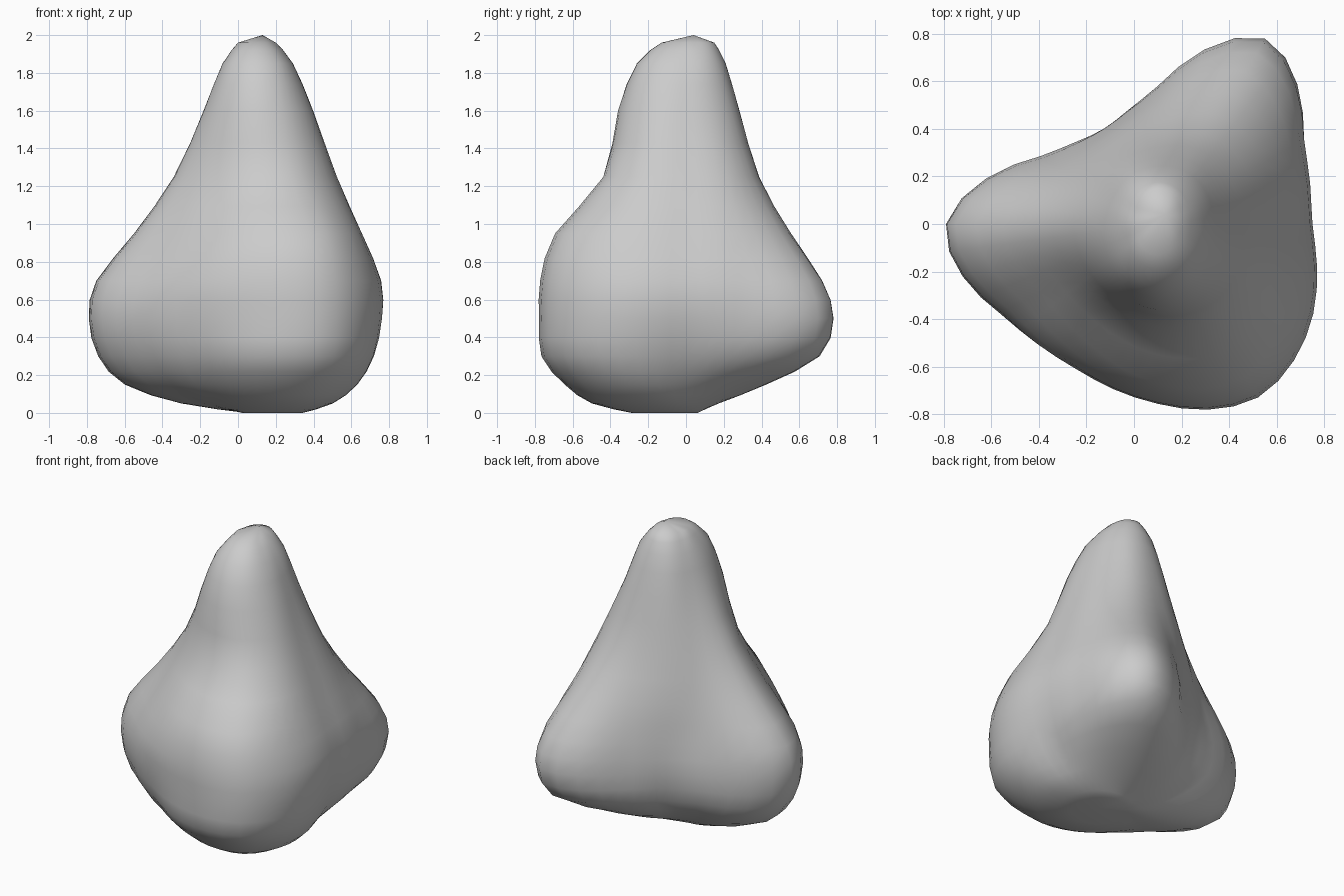
import bpy, bmesh
from math import cos, sin, pi

if "Cube" in bpy.data.objects:
    bpy.data.objects.remove(bpy.data.objects["Cube"])

# Heights of the cross-sections, and radii every 30 degrees (from +x, anticlockwise)
HEIGHTS = [0.0, 0.05, 0.15, 0.3, 0.5, 0.7, 0.95, 1.25, 1.6, 1.85, 1.96]
RADII = [
    [.20, .12, .06, .04, .03, .03, .05, .08, .15, .25, .32, .28],
    [.36, .27, .20, .16, .16, .22, .40, .35, .38, .47, .54, .46],
    [.48, .48, .48, .38, .32, .40, .70, .58, .54, .62, .69, .61],
    [.58, .66, .81, .55, .42, .54, .84, .71, .65, .74, .82, .71],
    [.64, .71, .90, .58, .46, .57, .89, .76, .69, .75, .84, .75],
    [.64, .69, .83, .55, .45, .53, .85, .72, .69, .75, .83, .74],
    [.54, .58, .63, .48, .42, .46, .65, .57, .58, .67, .74, .63],
    [.42, .44, .43, .37, .35, .37, .44, .41, .40, .43, .47, .46],
    [.29, .29, .30, .28, .27, .26, .28, .30, .33, .36, .36, .33],
    [.19, .20, .21, .21, .20, .18, .18, .20, .24, .26, .25, .21],
    [.10, .11, .14, .15, .13, .10, .10, .10, .12, .13, .12, .10],
]
AXIS_X = 0.1


def smooth_mid(a, b, c, d):
    return (9 * (b + c) - a - d) / 16


def refine_ring(r):
    n = len(r)
    out = []
    for i in range(n):
        out += [r[i], smooth_mid(r[i - 1], r[i], r[(i + 1) % n], r[(i + 2) % n])]
    return out


def refine_levels(rows):
    n = len(rows)
    out = []
    for i in range(n - 1):
        quad = (rows[max(i - 1, 0)], rows[i], rows[i + 1], rows[min(i + 2, n - 1)])
        out += [rows[i], [smooth_mid(*v) for v in zip(*quad)]]
    return out + [rows[-1]]


# Rounded boulder with three base lobes and a blunt peak
levels = refine_levels([[z] + refine_ring(refine_ring(r))
                        for z, r in zip(HEIGHTS, RADII)])
bm = bmesh.new()
rings = []
for z, *radii in levels:
    n = len(radii)
    rings.append([bm.verts.new((AXIS_X + r * cos(2 * pi * i / n),
                                r * sin(2 * pi * i / n), max(z, 0)))
                  for i, r in enumerate(radii)])
for lo, hi in zip(rings, rings[1:]):
    for i in range(n):
        j = (i + 1) % n
        bm.faces.new((lo[i], lo[j], hi[j], hi[i]))

# Close the underside and the peak
for ring, tip in ((rings[0], (0.2, -0.1, 0.01)), (rings[-1], (0.13, 0.04, 2.0))):
    v = bm.verts.new(tip)
    for i in range(n):
        bm.faces.new((ring[i], ring[(i + 1) % n], v))
bmesh.ops.recalc_face_normals(bm, faces=bm.faces)
for f in bm.faces:
    f.smooth = True

mesh = bpy.data.meshes.new("boulder")
bm.to_mesh(mesh)
bm.free()
bpy.context.collection.objects.link(bpy.data.objects.new("boulder", mesh))
